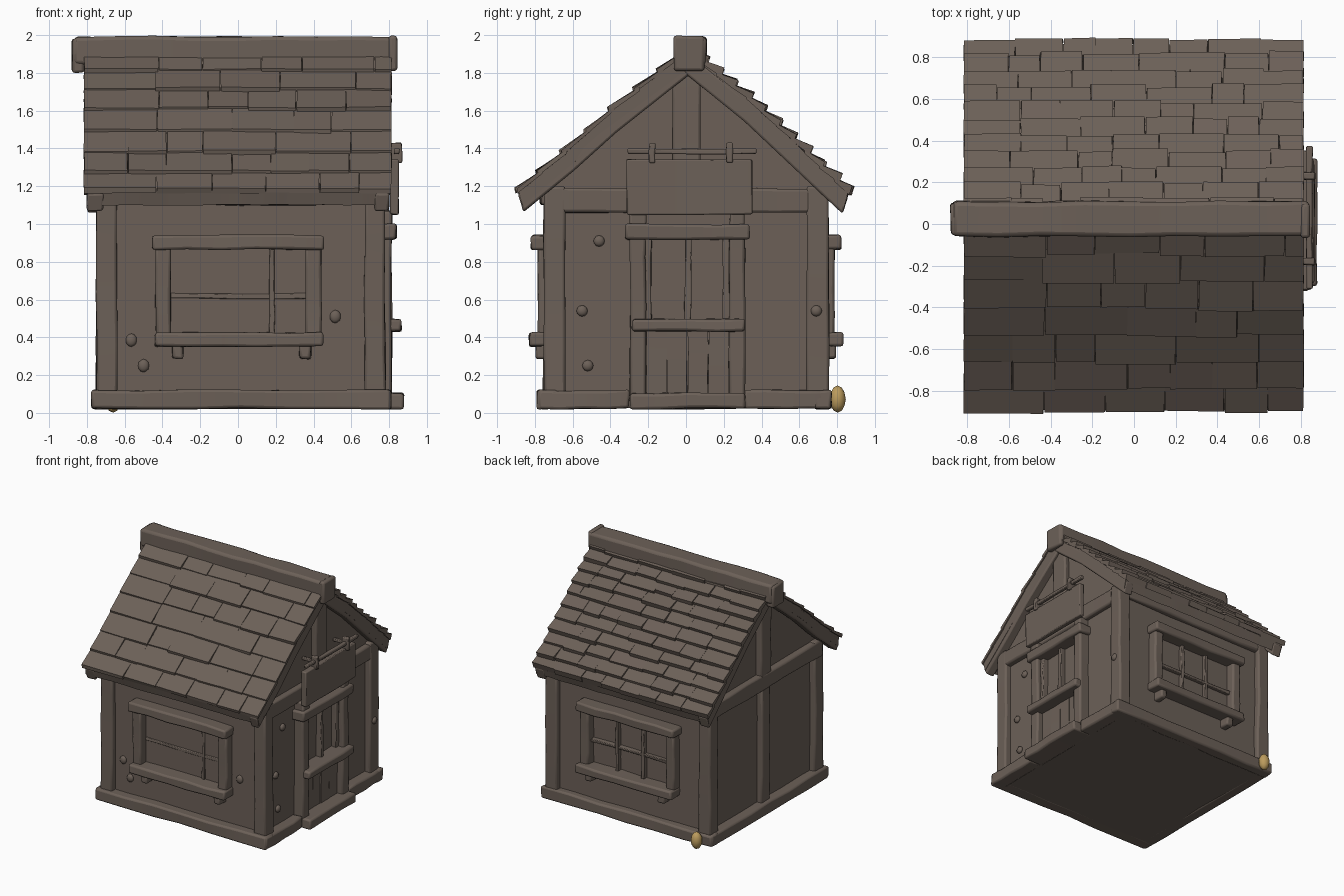
import bpy, bmesh, random
from mathutils import Vector

random.seed(4)
if "Cube" in bpy.data.objects:
    bpy.data.objects.remove(bpy.data.objects["Cube"], do_unlink=True)


def material(name, color):
    m = bpy.data.materials.new(name)
    m.use_nodes = True
    m.diffuse_color = color
    m.node_tree.nodes["Principled BSDF"].inputs["Base Color"].default_value = color
    return m


WOOD = material("weathered brown", (0.15, 0.118, 0.097, 1))
GOLD = material("old gold", (0.5, 0.33, 0.11, 1))


def finish(name, bm, mat=WOOD, bevel=0.0):
    bmesh.ops.recalc_face_normals(bm, faces=bm.faces)
    mesh = bpy.data.meshes.new(name)
    bm.to_mesh(mesh)
    bm.free()
    mesh.materials.append(mat)
    ob = bpy.data.objects.new(name, mesh)
    bpy.context.collection.objects.link(ob)
    if bevel:
        mod = ob.modifiers.new("worn edges", "BEVEL")
        mod.width, mod.segments, mod.limit_method = bevel, 2, "ANGLE"
    bpy.ops.object.select_all(action="DESELECT")
    ob.select_set(True)
    bpy.context.view_layer.objects.active = ob
    bpy.ops.object.shade_smooth_by_angle(angle=0.7)
    return ob


def jitter(bm, amount):
    for v in bm.verts:
        v.co += Vector([random.uniform(-amount, amount) for _ in range(3)])


def add_box(bm, lo, hi, cuts=0):
    """Box between two corners, optionally cut across its longest axis."""
    lo, hi = Vector(lo), Vector(hi)
    verts = bmesh.ops.create_cube(bm, size=1)["verts"]
    size = hi - lo
    for v in verts:
        v.co = (lo + hi) / 2 + Vector(a * b for a, b in zip(v.co, size))
    if cuts:
        axis = max(range(3), key=lambda i: size[i])
        edges = {e for v in verts for e in v.link_edges
                 if abs(e.verts[0].co[axis] - e.verts[1].co[axis]) > 1e-4}
        bmesh.ops.subdivide_edges(bm, edges=list(edges), cuts=cuts)


def beam(name, x, y, z, rough=0.005, bevel=0.014, cuts=3):
    bm = bmesh.new()
    add_box(bm, (x[0], y[0], z[0]), (x[1], y[1], z[1]), cuts)
    jitter(bm, rough)
    return finish(name, bm, bevel=bevel)


def add_prism(bm, profile, x0, x1, slices=1):
    """Y-Z outline swept along x."""
    rings = [[bm.verts.new((x0 + (x1 - x0) * i / slices, y, z)) for y, z in profile]
             for i in range(slices + 1)]
    n = len(profile)
    for a, b in zip(rings, rings[1:]):
        for i in range(n):
            bm.faces.new((a[i], a[(i + 1) % n], b[(i + 1) % n], b[i]))
    bm.faces.new(rings[0])
    bm.faces.new(rings[-1])


def prism(name, profile, x0, x1, slices=1, rough=0.0, bevel=0.0):
    bm = bmesh.new()
    add_prism(bm, profile, x0, x1, slices)
    jitter(bm, rough)
    return finish(name, bm, bevel=bevel)


# Walls and gables in one solid
prism("house_walls", [(-0.71, 0.025), (0.71, 0.025), (0.71, 1.24), (0.01, 1.82), (-0.71, 1.24)], -0.7, 0.73)

# Corner posts, ground beams and top plates
for sx, px in (("right", (-0.75, -0.64)), ("left", (0.67, 0.78))):
    for sy, py in (("front", (-0.755, -0.64)), ("back", (0.64, 0.755))):
        beam(f"corner_post_{sy}_{sx}", px, py, (0.08, 1.2))
for s, py in (("front", (-0.79, -0.68)), ("back", (0.68, 0.77))):
    beam(f"ground_beam_{s}", (-0.775, 0.81), py, (0.022, 0.12), cuts=5)
    beam(f"top_plate_{s}", (-0.7, 0.73), (py[0] + 0.02, py[1] - 0.02), (1.1, 1.2), cuts=5)
beam("ground_beam_right", (-0.775, -0.68), (-0.78, 0.76), (0.022, 0.12), cuts=5)
beam("ground_beam_left_a", (0.7, 0.81), (-0.78, -0.3), (0.022, 0.12))
beam("ground_beam_left_b", (0.7, 0.81), (0.31, 0.76), (0.022, 0.12))

# Gable framing on both ends
for s, px in (("right", (-0.75, -0.68)), ("left", (0.71, 0.775))):
    beam(f"gable_tie_{s}", px, (-0.75, 0.75), (1.06, 1.19), cuts=5)
    beam(f"gable_post_{s}", px, (-0.07, 0.075), (1.17, 1.82))
beam("wall_post_right", (-0.745, -0.68), (-0.06, 0.06), (0.1, 1.08))

# Roof: slabs follow the slope with a slight sag toward the eaves
SLOPES = {
    "front": [(0.01, 1.92), (-0.4, 1.595), (-0.62, 1.395), (-0.89, 1.175)],
    "back": [(0.01, 1.92), (0.34, 1.655), (0.61, 1.40), (0.86, 1.165)],
}
for side, line in SLOPES.items():
    d = -1 if side == "front" else 1
    under = [(y - 0.025 * d, z - 0.075) for y, z in reversed(line)]
    prism(f"roof_slab_{side}", line + under, -0.8, 0.8, 14, 0.004)
    # Rafters along the gable edges
    deep = [(y - 0.03 * d, z - 0.11) for y, z in reversed(line)]
    for s, x0, x1 in (("right", -0.8, -0.71), ("left", 0.72, 0.8)):
        prism(f"rafter_{side}_{s}", [(y, z - 0.015) for y, z in line] + deep, x0, x1, 1, 0.003, 0.012)


def along(line, t):
    """Point on a slope line, t running from ridge to eave."""
    y = line[0][0] + (line[-1][0] - line[0][0]) * t
    for a, b in zip(line, line[1:]):
        if (y - a[0]) * (y - b[0]) <= 0:
            return y, a[1] + (b[1] - a[1]) * (y - a[0]) / (b[0] - a[0])
    return line[-1]


# Shingle rows: bold on the back, nearly flush on the front
for side, rows, lift, width in (("front", 7, 0.014, 0.3), ("back", 11, 0.032, 0.24)):
    line = SLOPES[side]
    d = -1 if side == "front" else 1
    bm = bmesh.new()
    for r in range(rows):
        x = -0.815
        while x < 0.81:
            x1 = min(x + random.uniform(0.6, 1.4) * width, 0.815)
            if 0.815 - x1 < 0.07:
                x1 = 0.815
            y0, z0 = along(line, r / rows)
            y1, z1 = along(line, min((r + 1.1) / rows, 1))
            y1 += d * random.uniform(0.0, 0.022)
            h = lift * random.uniform(0.75, 1.2)
            add_prism(bm, [(y0, z0 - 0.012), (y0, z0 + 0.008),
                           (y1 + 0.5 * h * d, z1 + h), (y1, z1 - 0.012)], x, x1 - 0.003)
            x = x1
    jitter(bm, 0.003)
    finish(f"shingles_{side}", bm)

# Ridge beam with heavier end
beam("ridge_beam", (-0.87, 0.835), (-0.06, 0.108), (1.84, 1.992), 0.006, 0.02, 7)
beam("ridge_cap_right", (-0.878, -0.815), (-0.055, 0.1), (1.8, 1.98), 0.004, 0.015, 0)
beam("ridge_cap_left", (0.8, 0.842), (-0.065, 0.1), (1.81, 1.995), 0.004, 0.015, 0)


# Windows: d is the outward y direction
def window(side, d, bars):
    def part(name, x, inner, outer, z, **kw):
        beam(f"window_{name}_{side}", x, sorted((d * inner, d * outer)), z, **kw)
    part("lintel", (-0.455, 0.455), 0.69, 0.82, (0.865, 0.94), cuts=4)
    part("sill", (-0.44, 0.45), 0.69, 0.83, (0.352, 0.425), cuts=4)
    for s, x in (("right", -0.395), ("left", 0.4)):
        part(f"jamb_{s}", (x - 0.04, x + 0.04), 0.69, 0.785, (0.41, 0.88))
    for s, x in (("right", -0.32), ("left", 0.355)):
        part(f"bracket_{s}", (x - 0.03, x + 0.03), 0.69, 0.795, (0.285, 0.37), cuts=0)
    depth = 0.745 if len(bars) > 1 else 0.72
    for i, x in enumerate(bars):
        part(f"upright_{i}", (x - 0.014, x + 0.014), 0.7, depth, (0.42, 0.87), bevel=0.005)
    part("crossbar", (-0.37, 0.37), 0.7, depth - 0.003, (0.605, 0.632), bevel=0.005)


window("front", -1, [0.18])
window("back", 1, [-0.12, 0.12])

# Door on the gable end
beam("door_sill", (0.7, 0.878), (-0.3, 0.315), (0.022, 0.105))
beam("door_lintel", (0.7, 0.84), (-0.32, 0.335), (0.92, 1.0))
for s, y in (("front", -0.255), ("back", 0.27)):
    beam(f"door_post_{s}", (0.7, 0.815), (y - 0.042, y + 0.042), (0.08, 1.07))
beam("door_crossbar", (0.7, 0.865), (-0.285, 0.31), (0.43, 0.497))
bm = bmesh.new()
for i in range(4):
    y = -0.21 + i * 0.11
    add_box(bm, (0.7, y, 0.09), (0.762, y + 0.106, 0.45), 2)
jitter(bm, 0.003)
finish("door_planks", bm)
for i, y in enumerate((-0.2, 0.01, 0.215)):
    beam(f"door_upright_{i}", (0.71, 0.775), (y - 0.018, y + 0.018), (0.48, 0.93), bevel=0.006)

# Hanging sign board, rod and hooks
beam("sign_board", (0.805, 0.85), (-0.315, 0.35), (1.05, 1.34), 0.004, 0.008)
beam("sign_rod", (0.825, 0.855), (-0.31, 0.375), (1.37, 1.398), 0.003, 0.007, 5)
for i, y in enumerate((-0.18, 0.23)):
    beam(f"sign_hook_{i}", (0.81, 0.868), (y - 0.017, y + 0.017), (1.325, 1.43), 0.003, 0.007, 1)
    beam(f"sign_hanger_{i}", (0.72, 0.85), (y - 0.013, y + 0.013), (1.37, 1.395), 0.002, 0.005, 1)


# Knobs on the walls and the small golden nugget
def blob(name, center, scale, mat=WOOD, detail=2):
    bm = bmesh.new()
    bmesh.ops.create_icosphere(bm, subdivisions=detail, radius=1)
    for v in bm.verts:
        v.co = Vector(center) + Vector(a * b for a, b in zip(v.co, scale))
    return finish(name, bm, mat)


for i, (x, z) in enumerate(((-0.565, 0.385), (0.515, 0.51), (-0.5, 0.25))):
    blob(f"front_knob_{i}", (x, -0.712, z), (0.03, 0.018, 0.035))
for i, (y, z) in enumerate(((-0.46, 0.91), (-0.55, 0.54), (-0.52, 0.25), (0.69, 0.54))):
    blob(f"side_knob_{i}", (0.735 if y < 0 else 0.78, y, z), (0.02, 0.03, 0.03))
blob("golden_nugget", (-0.66, 0.803, 0.073), (0.045, 0.043, 0.072), GOLD)
